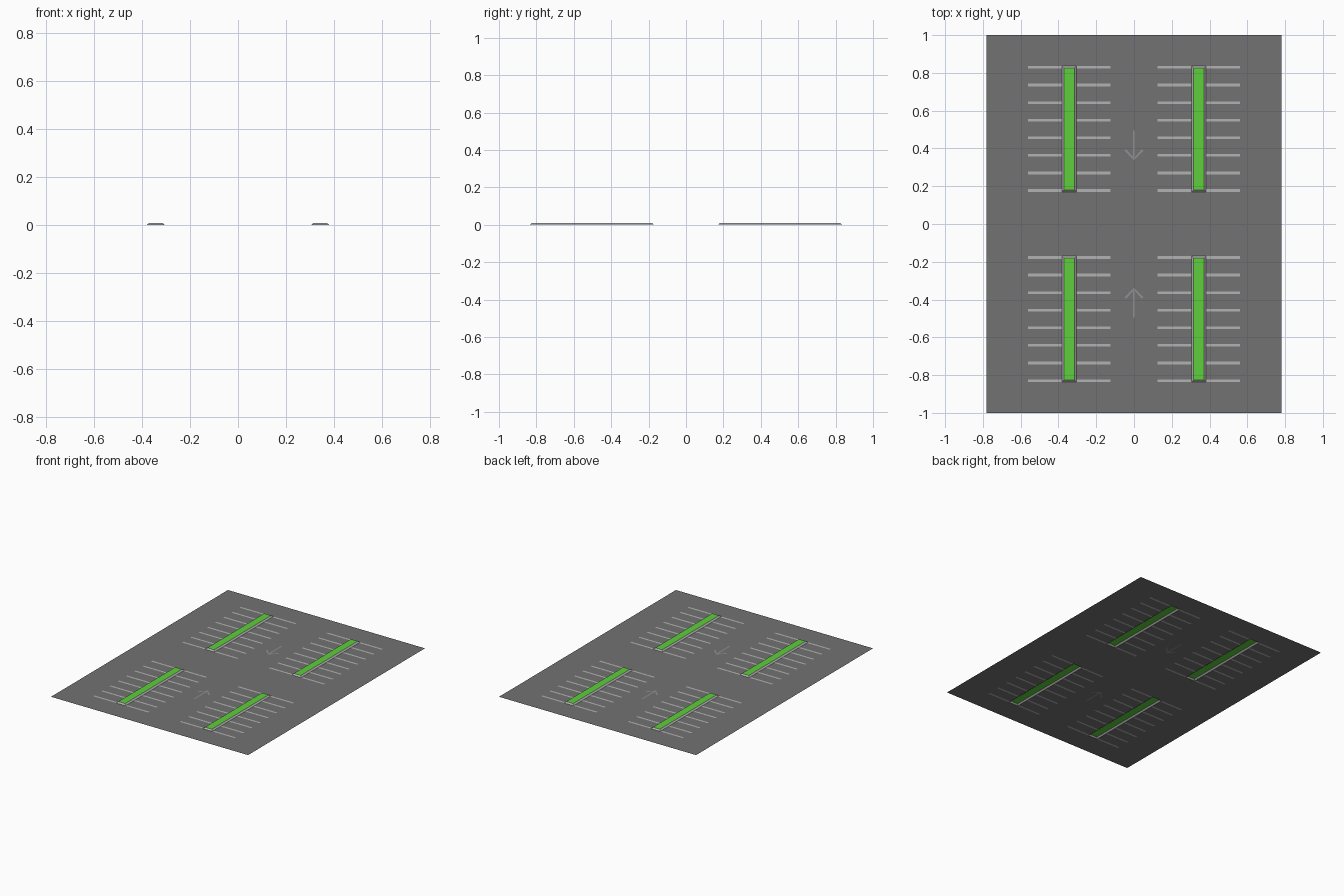
import bpy, bmesh

if "Cube" in bpy.data.objects:
    bpy.data.objects.remove(bpy.data.objects["Cube"])

# Main sizes of one quadrant (mirrored in x and y)
HALF_X, HALF_Y = 0.78, 1.0
CX = 0.343                      # island centre line
KERB, GREEN = 0.038, 0.027      # half widths of kerb base and planted top
RISE = 0.009                    # island height
REACH, LW = 0.218, 0.007        # stall line reach and half width
Y0, Y1, COUNT = 0.177, 0.829, 8
line_ys = [Y0 + (Y1 - Y0) * i / (COUNT - 1) for i in range(COUNT)]


def material(name, rgb):
    m = bpy.data.materials.new(name)
    m.diffuse_color = (*rgb, 1)
    m.use_nodes = True
    m.node_tree.nodes["Principled BSDF"].inputs["Base Color"].default_value = m.diffuse_color
    return m


def add_object(name, bm, mat):
    """Turn a quadrant bmesh into a mirrored object."""
    for f in bm.faces:
        f.normal_update()
        if f.normal.z < 0:
            f.normal_flip()
    mesh = bpy.data.meshes.new(name)
    bm.to_mesh(mesh)
    bm.free()
    mesh.materials.append(mat)
    ob = bpy.data.objects.new(name, mesh)
    bpy.context.collection.objects.link(ob)
    mirror = ob.modifiers.new("mirror", 'MIRROR')
    mirror.use_axis = (True, True, False)
    return ob


def fill(loops):
    """Fill flat outlines; inner loops become holes."""
    bm = bmesh.new()
    edges = []
    for pts in loops:
        vs = [bm.verts.new((x, y, 0)) for x, y in pts]
        edges += [bm.edges.new((vs[i - 1], vs[i])) for i in range(len(vs))]
    bmesh.ops.triangle_fill(bm, edges=edges, use_beauty=True, normal=(0, 0, 1))
    return bm


def rect(bm, x0, x1, y0, y1, z=0):
    vs = [bm.verts.new(p) for p in
          ((x0, y0, z), (x1, y0, z), (x1, y1, z), (x0, y1, z))]
    return vs


asphalt = material("asphalt", (0.17, 0.17, 0.17))
paint = material("paint", (0.45, 0.45, 0.45))
worn_paint = material("worn_paint", (0.28, 0.28, 0.28))
grass = material("grass", (0.11, 0.62, 0.045))

# Half outline of the direction arrow, from tail to tip
arrow = [(0, 0.494), (0.005, 0.494), (0.005, 0.356), (0.042, 0.395),
         (0.050, 0.387), (0, 0.338)]

# Comb-shaped outline of an island with its stall lines
right, left = [], []
for y in line_ys:
    for dx, dy in ((KERB, -LW), (REACH, -LW), (REACH, LW), (KERB, LW)):
        right.append((CX + dx, y + dy))
        left.append((CX - dx, y + dy))
comb = right + left[::-1]

# Asphalt with cut-outs for the markings and islands
border = [(0, 0), (HALF_X, 0), (HALF_X, HALF_Y), (0, HALF_Y)] + arrow
add_object("parking_surface", fill([border, comb]), asphalt)
add_object("direction_arrows", fill([arrow]), worn_paint)

# Stall lines on both sides of each island
bm = bmesh.new()
for y in line_ys:
    for s in (-1, 1):
        x0, x1 = sorted((CX + s * KERB, CX + s * REACH))
        bm.faces.new(rect(bm, x0, x1, y - LW, y + LW))
add_object("stall_lines", bm, paint)

# Sloped kerb around each island
y0, y1 = Y0 - LW, Y1 + LW
inset = KERB - GREEN
bm = bmesh.new()
base = rect(bm, CX - KERB, CX + KERB, y0, y1)
top = rect(bm, CX - GREEN, CX + GREEN, y0 + inset, y1 - inset, RISE)
for i in range(4):
    j = (i + 1) % 4
    bm.faces.new((base[i], base[j], top[j], top[i]))
add_object("island_kerbs", bm, paint)

# Planted top of each island
bm = bmesh.new()
bm.faces.new(rect(bm, CX - GREEN, CX + GREEN, y0 + inset, y1 - inset, RISE))
add_object("island_grass", bm, grass)
